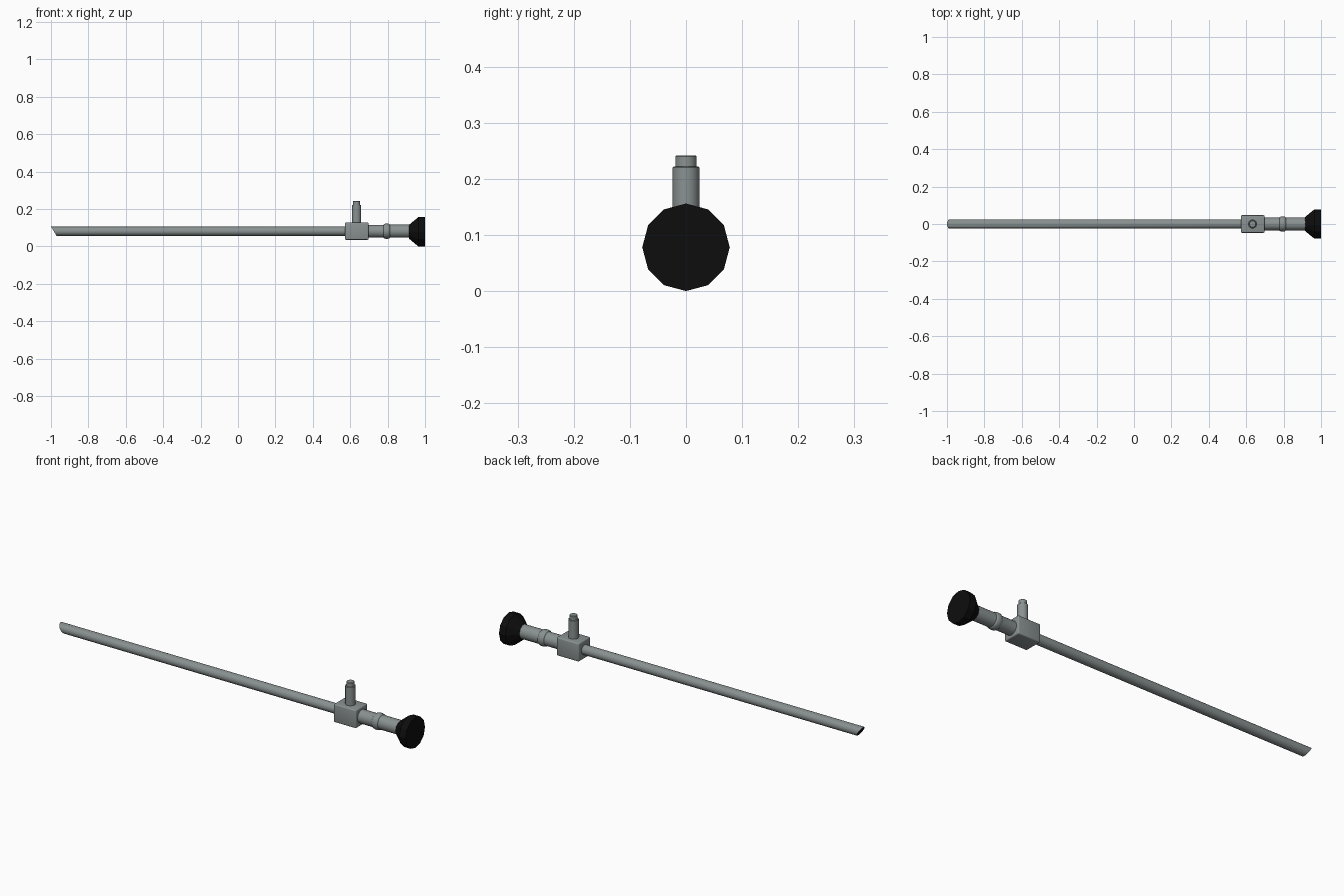
import bpy, bmesh, math
from mathutils import Matrix, Vector

if "Cube" in bpy.data.objects:
    bpy.data.objects.remove(bpy.data.objects["Cube"])

ZC = 0.079  # height of the main axis


def material(name, rgb):
    m = bpy.data.materials.new(name)
    m.diffuse_color = (*rgb, 1)
    m.use_nodes = True
    m.node_tree.nodes["Principled BSDF"].inputs["Base Color"].default_value = m.diffuse_color
    return m


STEEL = material("grey steel", (0.25, 0.285, 0.28))
BLACK = material("black plastic", (0.004, 0.004, 0.004))


def finish(name, bm, mats, angle=None):
    bmesh.ops.recalc_face_normals(bm, faces=bm.faces)
    me = bpy.data.meshes.new(name)
    bm.to_mesh(me)
    bm.free()
    ob = bpy.data.objects.new(name, me)
    bpy.context.collection.objects.link(ob)
    for m in mats:
        me.materials.append(m)
    if angle:
        bpy.ops.object.select_all(action='DESELECT')
        ob.select_set(True)
        bpy.context.view_layer.objects.active = ob
        bpy.ops.object.shade_smooth_by_angle(angle=math.radians(angle))
    return ob


def lathe_mesh(profile, sides, axis):
    """Capped solid from (position, radius) pairs along the x or z axis."""
    bm = bmesh.new()
    rings = []
    for p, r in profile:
        ring = []
        for i in range(sides):
            a = 2 * math.pi * i / sides
            u, v = r * math.cos(a), r * math.sin(a)
            ring.append(bm.verts.new((p, u, v) if axis == 'x' else (u, v, p)))
        rings.append(ring)
    for a, b in zip(rings, rings[1:]):
        for i in range(sides):
            j = (i + 1) % sides
            bm.faces.new((a[i], a[j], b[j], b[i]))
    bm.faces.new(rings[0])
    bm.faces.new(rings[-1])
    return bm


def move(bm, offset):
    bmesh.ops.translate(bm, verts=bm.verts, vec=Vector(offset))


# long insertion tube, tip cut at a slant
R = 0.0245
bm = lathe_mesh([(-0.985, R), (0.60, R)], 32, 'x')
for v in bm.verts:
    if v.co.x < 0:
        v.co.x = -0.985 - 0.015 * v.co.z / R
tip = min(bm.faces, key=lambda f: f.calc_center_median().x)
bmesh.ops.inset_region(bm, faces=[tip], thickness=0.006)
tip.material_index = 1  # dark lens
move(bm, (0, 0, ZC + 0.002))
finish("insertion_tube", bm, [STEEL, BLACK], 35)

# bevelled connector block
bm = bmesh.new()
bmesh.ops.create_cube(bm, size=1, matrix=Matrix.Translation((0.635, 0, 0.0815)) @
                      Matrix.Diagonal((0.126, 0.094, 0.093, 1)))
bmesh.ops.bevel(bm, geom=bm.edges[:], offset=0.006, segments=3, profile=0.5, affect='EDGES')
finish("connector_block", bm, [STEEL], 35)

# light post on top of the block
bm = lathe_mesh([(0.11, 0.024), (0.220, 0.024), (0.222, 0.022), (0.222, 0.019),
                 (0.240, 0.019), (0.242, 0.017)], 32, 'z')
move(bm, (0.634, 0, 0))
finish("light_post", bm, [STEEL], 35)

# neck with a rounded collar ring
profile = [(0.69, 0.034), (0.780, 0.034)]
for i in range(9):
    a = math.pi * i / 8
    profile.append((0.795 - 0.017 * math.cos(a), 0.0345 + 0.0065 * math.sin(a)))
profile += [(0.812, 0.035), (0.93, 0.035)]
profile[1] = (0.776, 0.034)
bm = lathe_mesh(profile, 32, 'x')
move(bm, (0, 0, ZC + 0.002))
finish("neck", bm, [STEEL], 40)

# twelve-sided flared eyepiece
bm = lathe_mesh([(0.914, 0.037), (0.964, 0.078), (1.0, 0.078)], 12, 'x')
move(bm, (0, 0, 0.078))
finish("eyepiece", bm, [BLACK])
